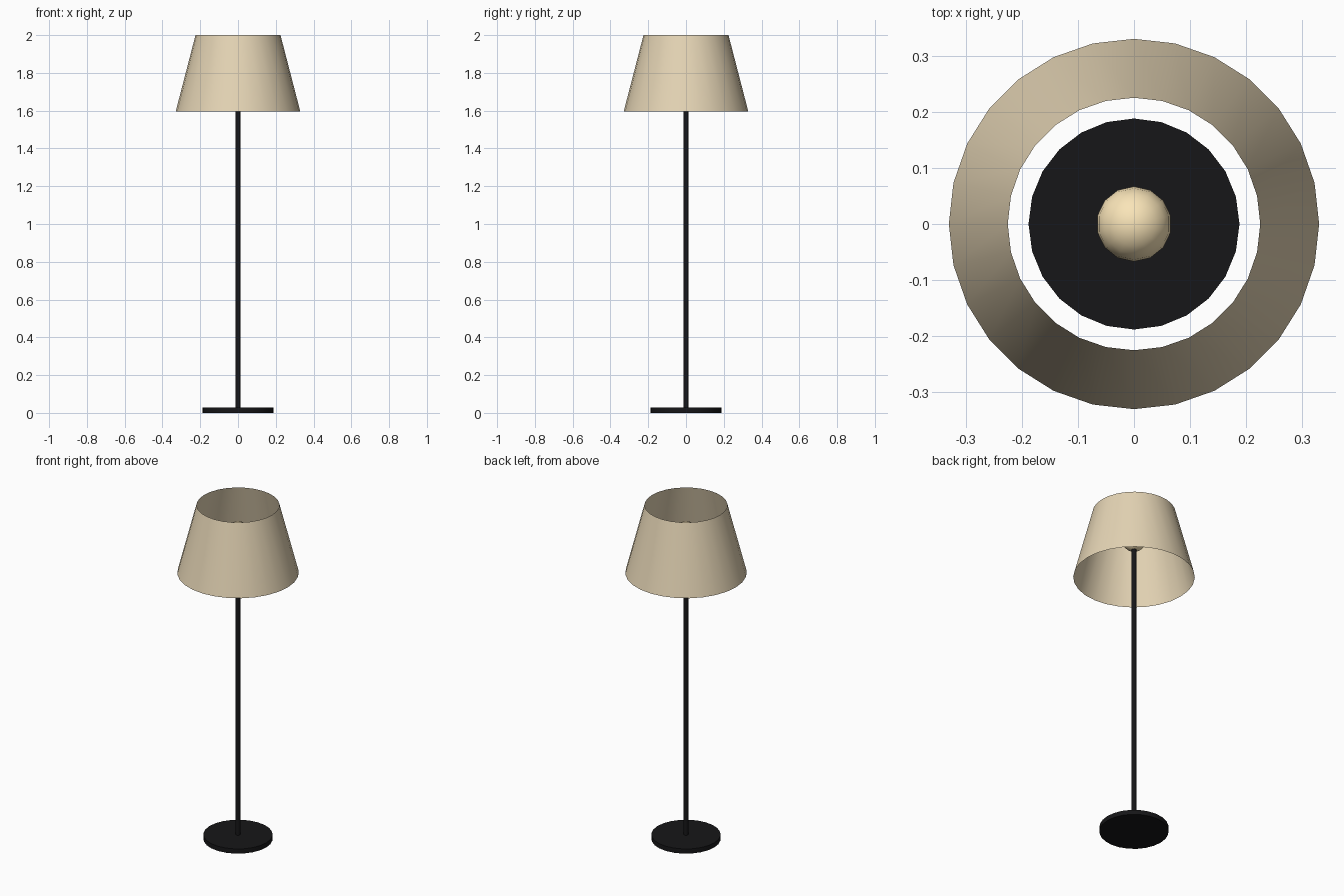
import bpy, bmesh, math
from mathutils import Matrix

if "Cube" in bpy.data.objects:
    bpy.data.objects.remove(bpy.data.objects["Cube"])


def material(name, color):
    m = bpy.data.materials.new(name)
    m.diffuse_color = (*color, 1)
    m.use_nodes = True
    m.node_tree.nodes["Principled BSDF"].inputs["Base Color"].default_value = m.diffuse_color
    return m


def add_part(name, bm, mat):
    mesh = bpy.data.meshes.new(name)
    bm.to_mesh(mesh)
    bm.free()
    mesh.materials.append(mat)
    ob = bpy.data.objects.new(name, mesh)
    bpy.context.collection.objects.link(ob)
    bpy.ops.object.select_all(action='DESELECT')
    ob.select_set(True)
    bpy.context.view_layer.objects.active = ob
    bpy.ops.object.shade_smooth_by_angle(angle=math.radians(40))
    return ob


def cone(name, sides, r1, r2, z1, z2, mat, caps=True):
    bm = bmesh.new()
    bmesh.ops.create_cone(bm, cap_ends=caps, segments=sides, radius1=r1, radius2=r2,
                          depth=z2 - z1, matrix=Matrix.Translation((0, 0, (z1 + z2) / 2)))
    return add_part(name, bm, mat)


black = material("black_metal", (0.008, 0.008, 0.009))
fabric = material("cream_fabric", (0.78, 0.66, 0.46))
glow = material("warm_bulb", (0.95, 0.78, 0.48))

# Weighted foot and slim pole
cone("base", 24, 0.188, 0.188, 0.0, 0.028, black)
cone("pole", 12, 0.013, 0.013, 0.028, 1.78, black)

# Open tapered shade
cone("shade", 28, 0.33, 0.225, 1.595, 2.0, fabric, caps=False)

# Bulb inside the shade
bm = bmesh.new()
bmesh.ops.create_uvsphere(bm, u_segments=14, v_segments=10, radius=0.067,
                          matrix=Matrix.Translation((0, 0, 1.83)))
add_part("bulb", bm, glow)
